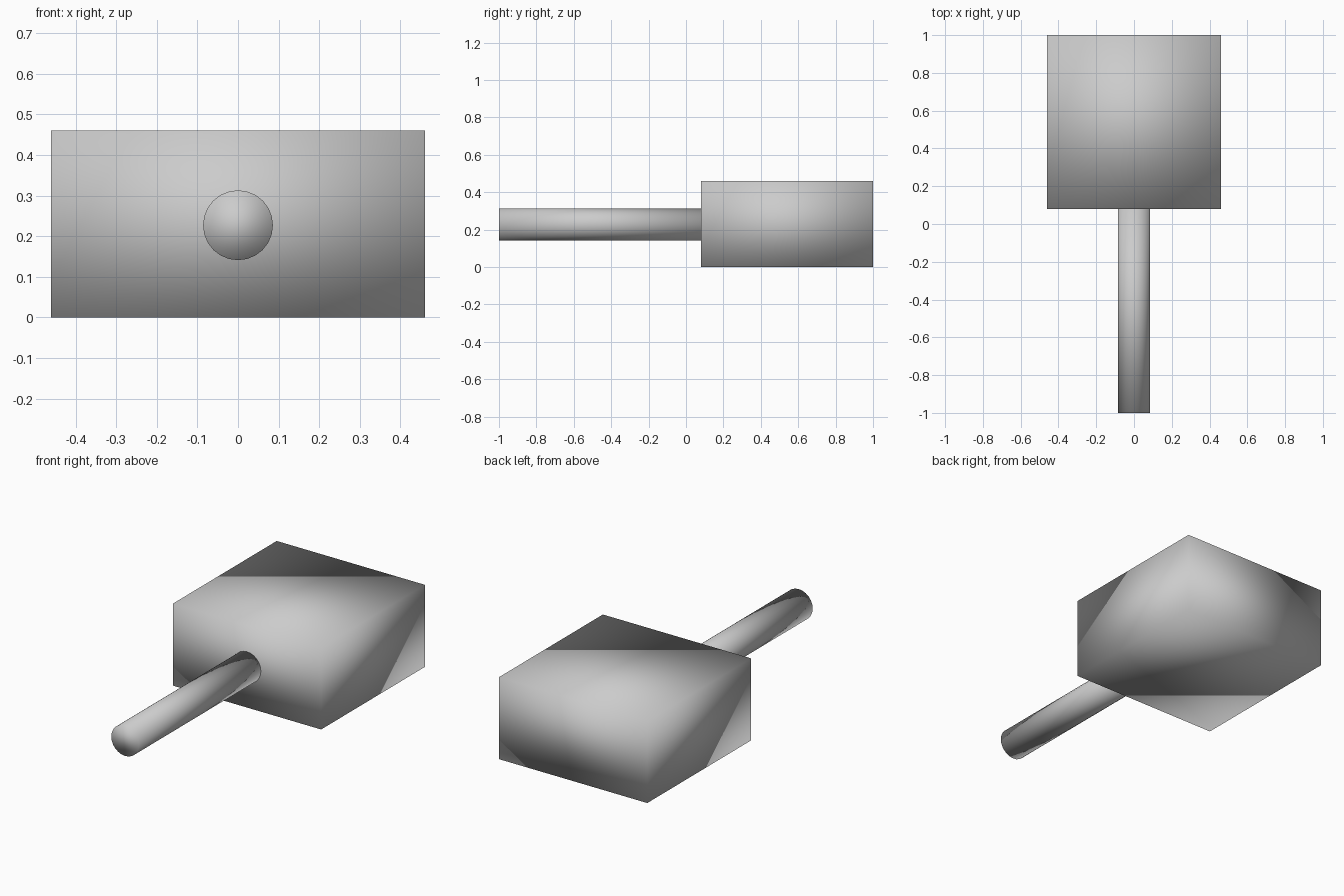
import bpy, math

if "Cube" in bpy.data.objects:
    bpy.data.objects.remove(bpy.data.objects["Cube"])


def finish(obj, name):
    obj.name = name
    bpy.ops.object.transform_apply(location=False, rotation=True, scale=True)
    bpy.ops.object.shade_smooth()


# Block-shaped head
bpy.ops.mesh.primitive_cube_add(size=1, location=(0, 0.54, 0.23))
head = bpy.context.object
head.scale = (0.92, 0.92, 0.46)
finish(head, "head")

# Round handle, meeting the front face of the head
handle_start, handle_end = -1.0, 0.085
bpy.ops.mesh.primitive_cylinder_add(
    vertices=24, radius=0.086, depth=handle_end - handle_start,
    location=(0, (handle_start + handle_end) / 2, 0.227),
    rotation=(math.pi / 2, 0, 0))
finish(bpy.context.object, "handle")
